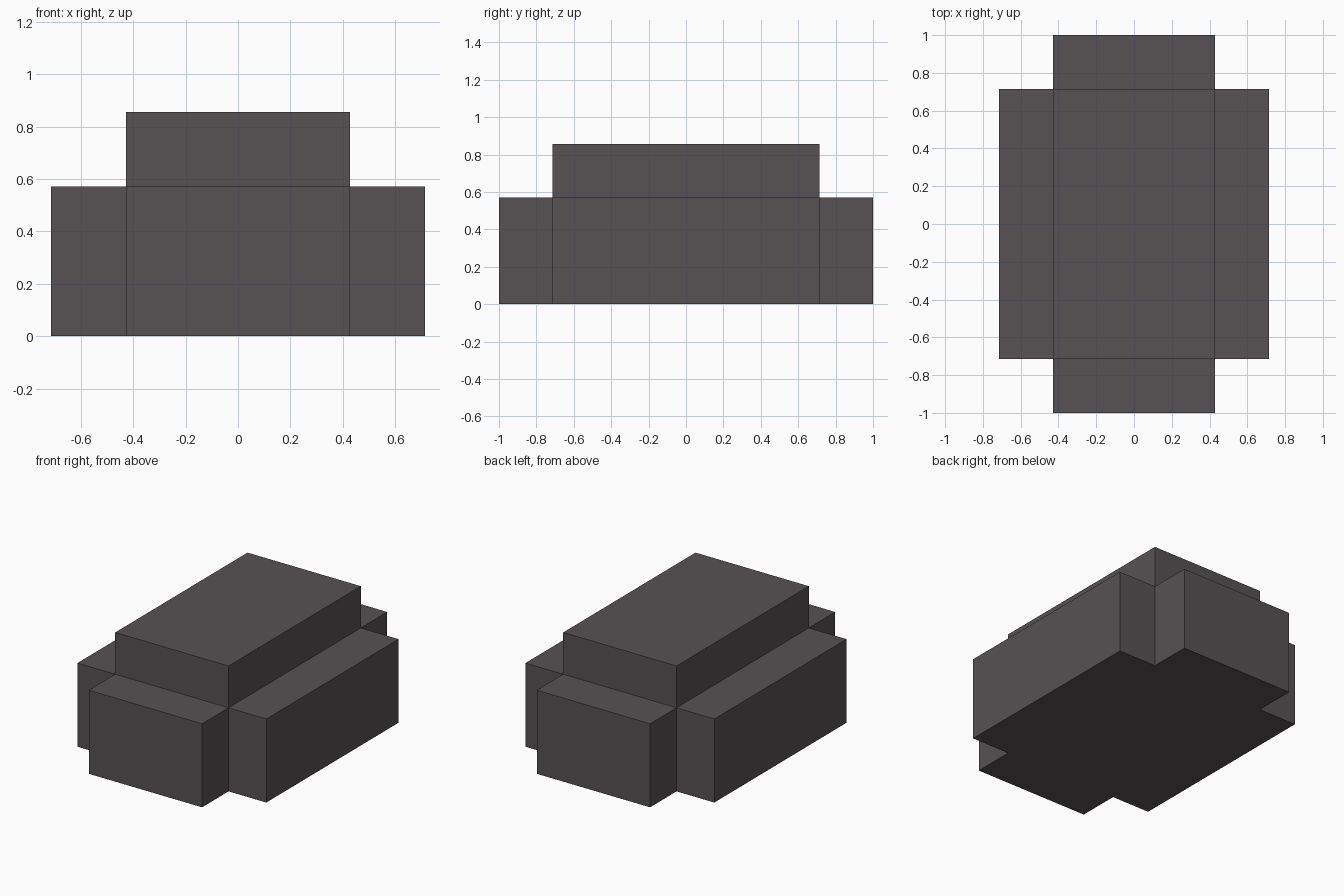
import bpy
import bmesh

if "Cube" in bpy.data.objects:
    bpy.data.objects.remove(bpy.data.objects["Cube"])

U = 1 / 7  # the model sits on a 1/7 unit lattice

mat = bpy.data.materials.new("dark warm grey")
mat.diffuse_color = (0.095, 0.084, 0.089, 1)
mat.use_nodes = True
mat.node_tree.nodes["Principled BSDF"].inputs["Base Color"].default_value = mat.diffuse_color

xs = [-5 * U, -3 * U, 3 * U, 5 * U]
ys = [-7 * U, -5 * U, 5 * U, 7 * U]

bm = bmesh.new()


def extrude_up(faces, height):
    """Raise faces and return the new top faces."""
    geom = bmesh.ops.extrude_face_region(bm, geom=faces)["geom"]
    verts = [g for g in geom if isinstance(g, bmesh.types.BMVert)]
    bmesh.ops.translate(bm, verts=verts, vec=(0, 0, height))
    return [g for g in geom if isinstance(g, bmesh.types.BMFace)]


# Cross-shaped footprint: 3x3 cells without the corners
footprint = []
for i in range(3):
    for j in range(3):
        if i == 1 or j == 1:
            corners = [(xs[i], ys[j]), (xs[i + 1], ys[j]),
                       (xs[i + 1], ys[j + 1]), (xs[i], ys[j + 1])]
            footprint.append(bm.faces.new([bm.verts.new((x, y, 0)) for x, y in corners]))
bmesh.ops.remove_doubles(bm, verts=bm.verts[:], dist=1e-5)
footprint = bm.faces[:]

# Lower cross body, keeping the footprint as the underside
bottom = bmesh.ops.duplicate(bm, geom=footprint)["geom"]
top = extrude_up(footprint, 4 * U)
bmesh.ops.delete(bm, geom=[f for f in footprint if f.is_valid and f not in top],
                 context="FACES_ONLY")
bmesh.ops.remove_doubles(bm, verts=bm.verts[:], dist=1e-5)

# Raised centre block
centre = [f for f in top if f.is_valid and f.calc_center_median().xy.length < 0.01]
extrude_up(centre, 2 * U)
bmesh.ops.delete(bm, geom=[f for f in centre if f.is_valid], context="FACES_ONLY")

# Merge the flat underside into one face
under = [f for f in bm.faces if f.calc_center_median().z < 1e-4]
bmesh.ops.dissolve_faces(bm, faces=under)
bmesh.ops.recalc_face_normals(bm, faces=bm.faces[:])

mesh = bpy.data.meshes.new("stepped_block")
bm.to_mesh(mesh)
bm.free()
mesh.materials.append(mat)
block = bpy.data.objects.new("stepped_block", mesh)
bpy.context.collection.objects.link(block)
